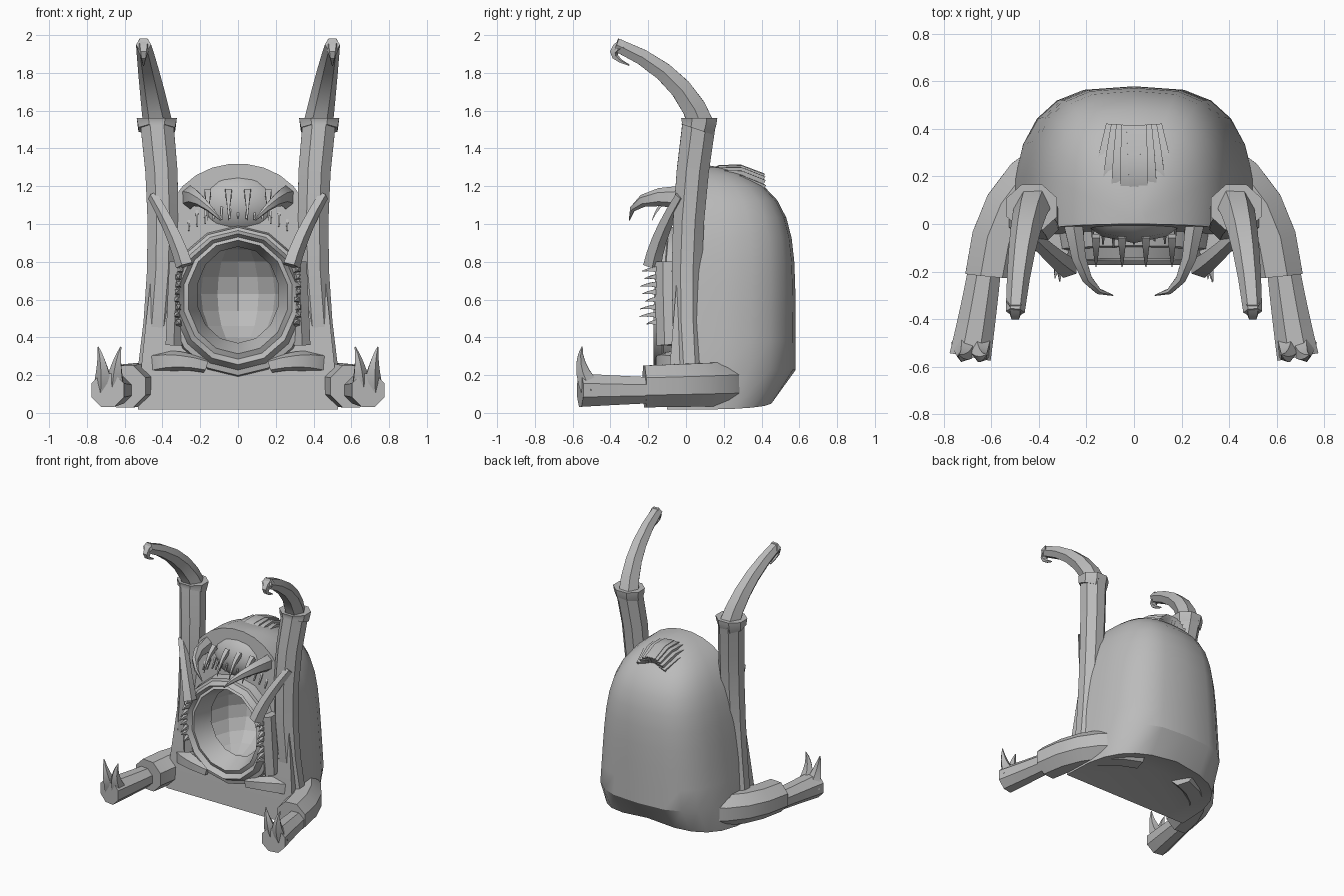
import bpy, bmesh, math, random
from mathutils import Vector

random.seed(4)
if "Cube" in bpy.data.objects:
    bpy.data.objects.remove(bpy.data.objects["Cube"], do_unlink=True)

grey = bpy.data.materials.new("stone_grey")
grey.use_nodes = True
tone = (0.5, 0.5, 0.5, 1)
grey.diffuse_color = tone
grey.node_tree.nodes["Principled BSDF"].inputs["Base Color"].default_value = tone

ACROSS = Vector((1, 0, 0))
DEPTH = Vector((0, 1, 0))
UP = Vector((0, 0, 1))


def smooth(ob):
    """Smooth shading that keeps the creases sharp."""
    bpy.ops.object.select_all(action='DESELECT')
    ob.select_set(True)
    bpy.context.view_layer.objects.active = ob
    bpy.ops.object.shade_smooth_by_angle(angle=math.radians(30))


def loft(name, rings, closed=False, hub=None):
    """Skin equal rings of points; cap the ends unless the rings form a loop."""
    bm = bmesh.new()
    loops = [[bm.verts.new(point) for point in ring] for ring in rings]
    pairs = list(zip(loops, loops[1:]))
    if closed:
        pairs.append((loops[-1], loops[0]))
    for lower, upper in pairs:
        for i in range(len(lower)):
            j = (i + 1) % len(lower)
            bm.faces.new((lower[i], lower[j], upper[j], upper[i]))
    if not closed:
        bm.faces.new(loops[-1])
        base = bm.faces.new(loops[0])
        if hub:
            bmesh.ops.poke(bm, faces=[base])["verts"][0].co = hub
    bmesh.ops.recalc_face_normals(bm, faces=bm.faces[:])
    mesh = bpy.data.meshes.new(name)
    bm.to_mesh(mesh)
    bm.free()
    mesh.materials.append(grey)
    ob = bpy.data.objects.new(name, mesh)
    bpy.context.collection.objects.link(ob)
    smooth(ob)
    return ob


def limb(name, start, bend, end, thick, tip, ref=DEPTH, flat=1, sides=7, sign=1):
    """Tapered part swept along a bent path; flat scales its second radius."""
    a, b, c = Vector(start), Vector(bend), Vector(end)
    rings = []
    steps = 5
    for k in range(steps + 1):
        t = k / steps
        first, second = a.lerp(b, t), b.lerp(c, t)
        centre = first.lerp(second, t)
        u = (second - first).cross(ref).normalized()
        v = u.cross(second - first).normalized() * flat
        radius = thick + (tip - thick) * t
        ring = []
        for i in range(sides):
            angle = math.tau * (i + 0.5) / sides
            point = centre + (u * math.cos(angle) + v * math.sin(angle)) * radius
            ring.append((point.x * sign, point.y, point.z))
        rings.append(ring)
    return loft(name, rings)


# Hunched body: a boxy half-oval outline that narrows upward into a dome
rings = []
levels = 12
for n in range(levels + 1):
    k = math.sin(math.pi / 2 * n / (levels + 0.5))
    dome = math.sqrt(1 - k ** 7)
    width = (0.53 - 0.13 * k) * dome
    front = 0.1 * k - 0.1
    back = 0.58 * dome * min(1, 0.8 + 2 * k)
    ring = []
    for i in range(levels + 1):
        angle = math.pi * i / levels
        x = math.copysign(abs(math.cos(angle)) ** 0.66, math.cos(angle)) * width
        y = front + abs(math.sin(angle)) ** 0.66 * (back - front)
        sag = 0.1 * abs(x) if n == 0 else 0
        ring.append((x, y, 0.07 + 1.25 * k - sag))
    rings.append(ring)
body = loft("body", rings, hub=(0, 0.2, 0.13))

# Hollow the belly
bpy.ops.mesh.primitive_uv_sphere_add(segments=14, ring_count=10, location=(0, -0.06, 0.63))
cutter = bpy.context.object
cutter.scale = (0.25, 0.36, 0.29)
cut = body.modifiers.new("hollow", 'BOOLEAN')
cut.operation, cut.object, cut.solver = 'DIFFERENCE', cutter, 'EXACT'
bpy.context.view_layer.objects.active = body
bpy.ops.object.modifier_apply(modifier=cut.name)
bpy.data.objects.remove(cutter, do_unlink=True)

# Stepped egg-shaped rim around the hollow, shrinking inward in ridges
rings = []
ridges = 7
for n in range(ridges + 1):
    t = n / ridges
    width, low, high = 0.39 - 0.17 * t, 0.17 + 0.2 * t, 1 - 0.12 * t
    y = (-1) ** n * 0.015 - 0.16 * math.sqrt(abs(math.sin(math.pi * t)))
    ring = []
    for i in range(14):
        angle = math.tau * i / 14
        ring.append((width * math.sin(angle), y + 0.03 * max(0, math.cos(angle)),
                     (low + high) / 2 + (high - low) / 2 * math.cos(angle)))
    rings.append(ring)
loft("belly_rim", rings, closed=True)

# Head core
bpy.ops.mesh.primitive_uv_sphere_add(segments=12, ring_count=8, location=(0, 0.12, 1.1))
head = bpy.context.object
head.name = "head"
head.scale = (0.27, 0.2, 0.19)
head.data.materials.append(grey)
smooth(head)

# Layered crest: locks sweep from the crown down over the brow
locks = 13
for i in range(locks):
    s = 2 * i / (locks - 1) - 1
    drop = 0.13 * s * s
    fore = 0.06 * abs(s) + random.uniform(-0.02, 0.02)
    limb("crest_lock", (0.13 * s, 0.4, 1.24 - drop), (0.28 * s, 0.1, 1.42 - drop),
         (0.26 * s, fore - 0.1, 1.03 - drop / 2), 0.045, 0.005, ACROSS, sides=4)

for side, s in (("left", 1), ("right", -1)):
    # Raised arm with a flared cuff, topped by a hooked claw
    limb(side + "_arm", (0.46, 0.02, 0.2), (0.35, -0.03, 0.9), (0.43, 0.07, 1.54),
         0.08, 0.095, sides=8, sign=s)
    limb(side + "_cuff", (0.43, 0.06, 1.5), (0.43, 0.07, 1.53), (0.43, 0.07, 1.56),
         0.105, 0.115, flat=0.9, sides=8, sign=s)
    limb(side + "_claw", (0.42, 0.09, 1.5), (0.47, 0, 1.8), (0.5, -0.37, 1.95),
         0.08, 0.04, ACROSS, sides=6, sign=s)
    limb(side + "_hook", (0.5, -0.33, 1.95), (0.5, -0.45, 1.9), (0.5, -0.3, 1.84),
         0.04, 0.004, ACROSS, sides=5, sign=s)

    # Leg, foot and two upturned toes
    limb(side + "_leg", (0.2, 0.3, 0.16), (0.56, 0.2, 0.15), (0.6, -0.22, 0.14),
         0.13, 0.12, UP, sides=8, sign=s)
    limb(side + "_foot", (0.63, -0.2, 0.12), (0.66, -0.4, 0.12), (0.69, -0.56, 0.12),
         0.075, 0.095, UP, sides=8, sign=s)
    for lean in (-1, 1):
        x = 0.68 + lean * 0.03
        limb(side + "_toe", (x, -0.5, 0.12), (x, -0.58, 0.25), (x + lean * 0.03, -0.55, 0.35),
             0.06, 0.003, sides=5, sign=s)

    # Low thigh fold and hanging shoulder flap
    limb(side + "_thigh_fold", (0.17, -0.12, 0.25), (0.35, -0.15, 0.3), (0.46, 0, 0.25),
         0.04, 0.07, UP, sides=5, sign=s)
    limb(side + "_shoulder_flap", (0.28, -0.18, 0.78), (0.33, -0.15, 0.95), (0.45, -0.03, 1.15),
         0.05, 0.03, sides=5, sign=s)

    # Curved tusk beside the head
    limb(side + "_tusk", (0.26, 0.14, 1.12), (0.26, -0.3, 1.2), (0.09, -0.3, 1.02),
         0.055, 0.003, UP, flat=1.4, sides=6, sign=s)

    # Small fangs under the crest
    for x in (0.05, 0.16):
        limb(side + "_fang", (x, -0.05, 1.17), (x, -0.14, 1.12), (x, -0.18, 1.02),
             0.025, 0.002, ACROSS, sides=4, sign=s)

    # Side ribs and ragged bristles along the rim
    limb(side + "_rib_panel", (0.34, -0.07, 0.36), (0.33, -0.08, 0.6), (0.32, -0.08, 0.8),
         0.05, 0.05, flat=1.7, sides=6, sign=s)
    for i in range(8):
        z = 0.47 + i * 0.04
        reach = random.uniform(0.2, 0.25)
        splay = random.uniform(0.28, 0.34)
        limb(side + "_bristle", (0.31, -0.1, z), (0.32, -0.17, z + 0.02), (splay, -reach, z),
             0.035, 0.002, UP, sides=4, sign=s)
